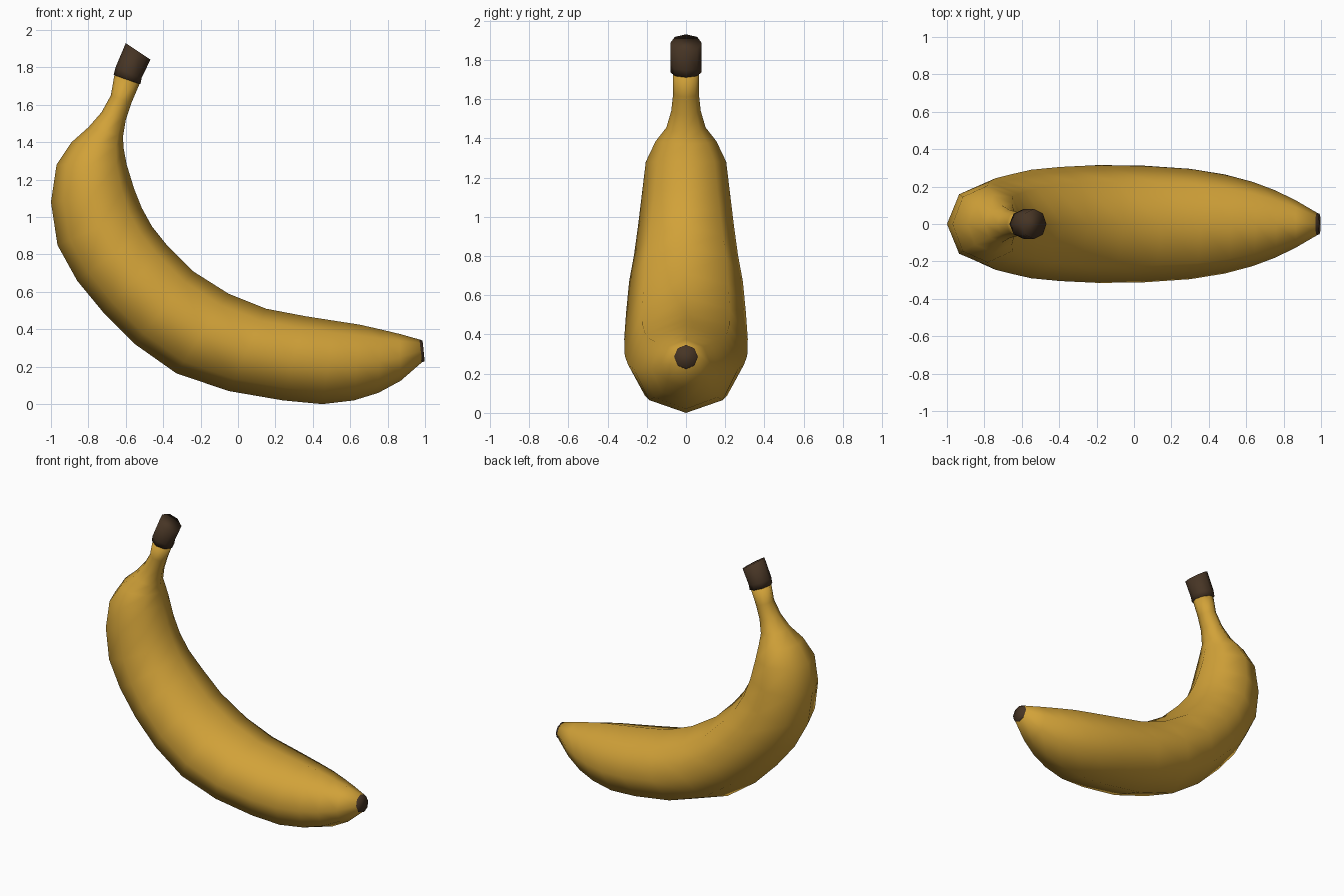
import bpy, bmesh, math
from mathutils import Vector

if "Cube" in bpy.data.objects:
    bpy.data.objects.remove(bpy.data.objects["Cube"])


def material(name, rgb):
    m = bpy.data.materials.new(name)
    m.diffuse_color = (*rgb, 1)
    m.use_nodes = True
    m.node_tree.nodes["Principled BSDF"].inputs["Base Color"].default_value = m.diffuse_color
    return m


yellow = material("banana yellow", (0.64, 0.36, 0.04))
brown = material("stem brown", (0.062, 0.035, 0.018))


def ring(ox, oz, ix, iz, w):
    """Eight-sided oval section from the outer curve (o) to the inner curve (i), half width w."""
    o, i = Vector((ox, 0, oz)), Vector((ix, 0, iz))
    pts = []
    for k in range(8):
        a = k * math.pi / 4
        pts.append(o.lerp(i, (1 - math.cos(a)) / 2) + Vector((0, w * math.sin(a), 0)))
    return pts


def loft(name, sections, mat):
    bm = bmesh.new()
    rows = [[bm.verts.new(p) for p in ring(*s)] for s in sections]
    for a, b in zip(rows, rows[1:]):
        for k in range(8):
            n = (k + 1) % 8
            bm.faces.new((a[k], a[n], b[n], b[k]))
    bm.faces.new(rows[0])
    bm.faces.new(rows[-1])
    bmesh.ops.recalc_face_normals(bm, faces=bm.faces)
    me = bpy.data.meshes.new(name)
    bm.to_mesh(me)
    bm.free()
    me.materials.append(mat)
    ob = bpy.data.objects.new(name, me)
    bpy.context.collection.objects.link(ob)
    bpy.ops.object.select_all(action='DESELECT')
    ob.select_set(True)
    bpy.context.view_layer.objects.active = ob
    bpy.ops.object.shade_smooth_by_angle(angle=math.radians(100))
    return ob


# Peel: outer x, z, inner x, z, half width, from stem to tip
loft("peel", [
    (-.66, 1.765, -.525, 1.715, .066),
    (-.68, 1.65, -.57, 1.61, .065),
    (-.73, 1.56, -.60, 1.52, .075),
    (-.80, 1.48, -.615, 1.43, .10),
    (-.89, 1.40, -.612, 1.37, .155),
    (-.97, 1.28, -.595, 1.28, .205),
    (-1.0, 1.08, -.555, 1.15, .225),
    (-.965, .85, -.515, 1.05, .245),
    (-.86, .66, -.46, .95, .265),
    (-.72, .49, -.38, .85, .29),
    (-.55, .32, -.24, .71, .305),
    (-.33, .165, -.05, .59, .315),
    (-.05, .07, .15, .51, .312),
    (.24, .02, .36, .47, .295),
    (.45, .0, .52, .445, .265),
    (.62, .02, .65, .425, .225),
    (.75, .06, .76, .40, .18),
    (.87, .125, .865, .375, .125),
    (.985, .225, .972, .345, .06),
], yellow)

# Dark cut end of the stem
loft("stem_cap", [
    (-.665, 1.76, -.522, 1.71, .078),
    (-.655, 1.80, -.515, 1.745, .08),
    (-.60, 1.93, -.468, 1.842, .08),
], brown)

# Dark blossom end at the tip
loft("tip_end", [
    (.983, .223, .970, .347, .061),
    (.998, .23, .987, .338, .054),
], brown)
